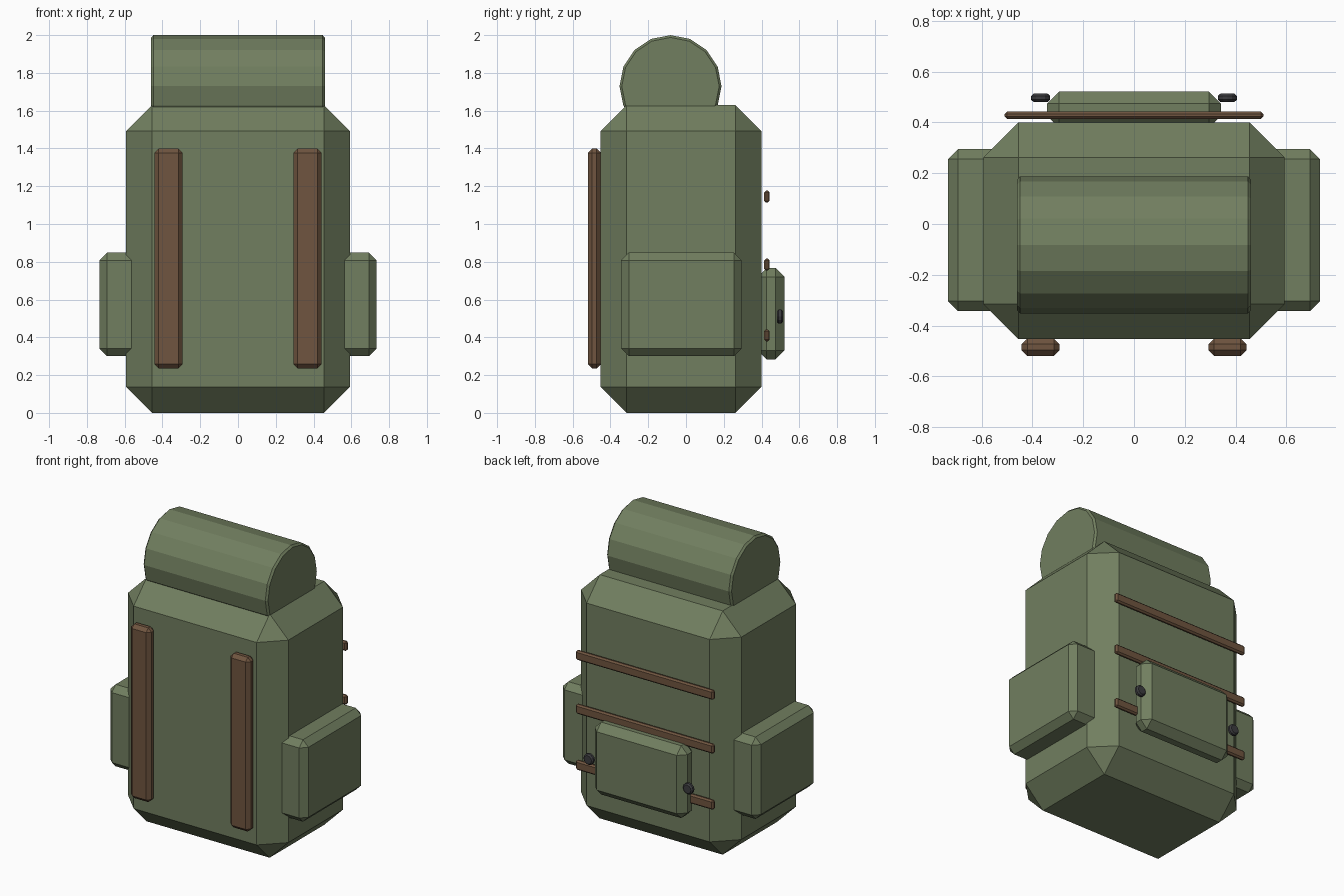
import bpy, bmesh
from math import pi, radians
from mathutils import Matrix

if "Cube" in bpy.data.objects:
    bpy.data.objects.remove(bpy.data.objects["Cube"])


def material(name, rgb):
    m = bpy.data.materials.new(name)
    m.diffuse_color = (*rgb, 1)
    m.use_nodes = True
    m.node_tree.nodes["Principled BSDF"].inputs["Base Color"].default_value = m.diffuse_color
    return m


GREEN = material("green_canvas", (0.165, 0.21, 0.115))
BROWN = material("brown_leather", (0.16, 0.09, 0.05))
DARK = material("dark_metal", (0.045, 0.045, 0.05))


def finish(name, bm, mat):
    me = bpy.data.meshes.new(name)
    bmesh.ops.recalc_face_normals(bm, faces=bm.faces)
    bm.to_mesh(me)
    bm.free()
    me.materials.append(mat)
    ob = bpy.data.objects.new(name, me)
    bpy.context.collection.objects.link(ob)
    return ob


def bevel(bm, edges, width):
    bmesh.ops.bevel(bm, geom=edges, offset=width, offset_type='OFFSET',
                    segments=1, profile=0.5, affect='EDGES')


def box(name, xs, ys, zs, width, mat):
    """Chamfered box given by its extents on each axis."""
    lo, hi = zip(xs, ys, zs)
    bm = bmesh.new()
    bmesh.ops.create_cube(bm, size=1)
    for v in bm.verts:
        v.co = [lo[i] if v.co[i] < 0 else hi[i] for i in range(3)]
    bevel(bm, bm.edges[:], width)
    return finish(name, bm, mat)


def cylinder(name, centre, radius, depth, sides, rot, width, mat):
    """Cylinder with chamfered rims."""
    bm = bmesh.new()
    bmesh.ops.create_cone(bm, cap_ends=True, segments=sides, radius1=radius,
                          radius2=radius, depth=depth)
    bevel(bm, [e for e in bm.edges if abs(e.verts[0].co.z - e.verts[1].co.z) < 1e-5], width)
    bm.transform(Matrix.Translation(centre) @ rot)
    return finish(name, bm, mat)


# main bag and the bedroll on top
box("main_bag", (-0.593, 0.593), (-0.453, 0.40), (0, 1.63), 0.138, GREEN)
cylinder("bedroll", (0, -0.082, 1.73), 0.27, 0.92, 16, Matrix.Rotation(pi / 2, 4, 'Y'), 0.012, GREEN)

# pocket on the back
box("back_pocket", (-0.343, 0.343), (0.38, 0.521), (0.283, 0.767), 0.047, GREEN)

# mirrored parts
for side, s in (("left", -1), ("right", 1)):
    box(f"side_pocket_{side}", sorted((s * 0.47, s * 0.733)), (-0.343, 0.295), (0.30, 0.848), 0.04, GREEN)
    box(f"shoulder_strap_{side}", sorted((s * 0.293, s * 0.443)), (-0.52, -0.45), (0.235, 1.40), 0.023, BROWN)
    cylinder(f"buckle_{side}", (s * 0.368, 0.497, 0.51), 0.037, 0.033, 12,
             Matrix.Rotation(pi / 2, 4, 'X'), 0.009, DARK)

# horizontal straps across the back
for i, z in enumerate((0.41, 0.785, 1.145)):
    box(f"back_strap_{i + 1}", (-0.51, 0.51), (0.414, 0.443), (z - 0.032, z + 0.032), 0.01, BROWN)
